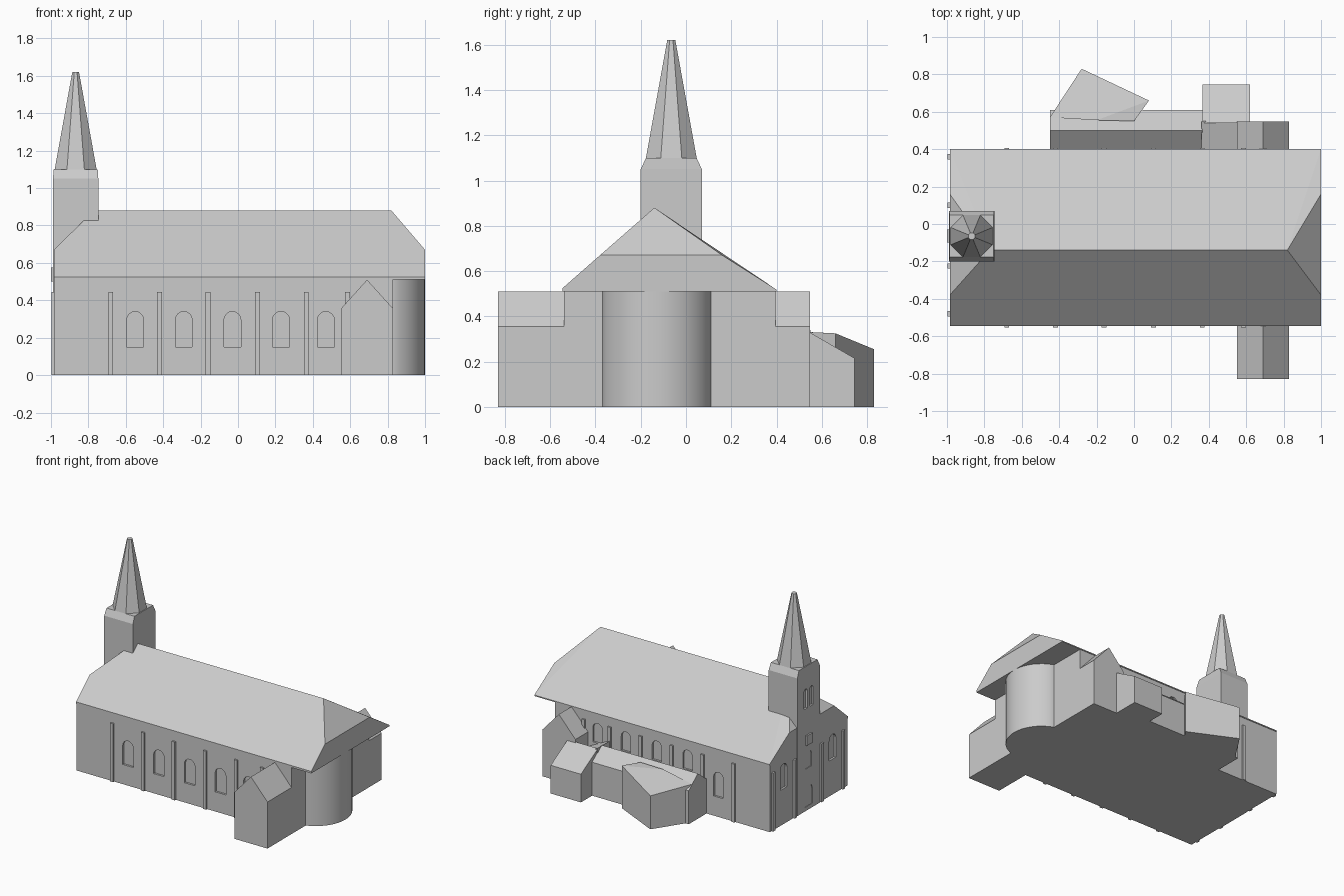
import bpy, bmesh, math

if "Cube" in bpy.data.objects:
    bpy.data.objects.remove(bpy.data.objects["Cube"])

stone = bpy.data.materials.new("pale grey stone")
stone.diffuse_color = (0.6, 0.6, 0.6, 1)
stone.use_nodes = True
stone.node_tree.nodes["Principled BSDF"].inputs["Base Color"].default_value = stone.diffuse_color


def finish(name, bm):
    bmesh.ops.recalc_face_normals(bm, faces=bm.faces)
    me = bpy.data.meshes.new(name)
    bm.to_mesh(me)
    bm.free()
    me.materials.append(stone)
    ob = bpy.data.objects.new(name, me)
    bpy.context.collection.objects.link(ob)
    return ob


def hull(name, pts):
    """Convex solid through the given points."""
    bm = bmesh.new()
    for p in pts:
        bm.verts.new(p)
    bmesh.ops.convex_hull(bm, input=bm.verts[:])
    bmesh.ops.dissolve_limit(bm, angle_limit=0.002, verts=bm.verts[:], edges=bm.edges[:])
    return finish(name, bm)


def box(name, x0, x1, y0, y1, z0, z1):
    return hull(name, [(x, y, z) for x in (x0, x1) for y in (y0, y1) for z in (z0, z1)])


def extrude_x(name, x0, x1, profile):
    return hull(name, [(x, y, z) for x in (x0, x1) for y, z in profile])


def extrude_y(name, y0, y1, profile):
    return hull(name, [(x, y, z) for y in (y0, y1) for x, z in profile])


def arch(c, half, z0, z1):
    """Round-headed opening outline."""
    pts = [(c - half, z0), (c + half, z0)]
    for i in range(9):
        a = math.pi * i / 8
        pts.append((c + half * math.cos(a), z1 - half + half * math.sin(a)))
    return pts


def cut(target, cutters):
    bpy.context.view_layer.objects.active = target
    for c in cutters:
        c.hide_render = True
        m = target.modifiers.new("opening", 'BOOLEAN')
        m.operation = 'DIFFERENCE'
        m.solver = 'EXACT'
        m.object = c
        bpy.ops.object.modifier_apply(modifier=m.name)
        bpy.data.objects.remove(c)


# nave walls with recessed arched windows
D = 0.015
nave = box("nave_walls", -0.985, 0.83, -0.54, 0.395, 0, 0.52)
holes = []
for x in (-0.55, -0.29, -0.03, 0.23, 0.47):
    holes.append(extrude_y("cutter", -0.6, -0.54 + D, arch(x, 0.045, 0.15, 0.34)))
    z0, z1 = (0.15, 0.34) if x < -0.5 else (0.29, 0.44)
    holes.append(extrude_y("cutter", 0.395 - D, 0.45, arch(x, 0.04, z0, z1)))
for y in (0.23, -0.36):
    holes.append(extrude_x("cutter", -1.05, -0.985 + D, arch(y, 0.04, 0.27, 0.46)))
cut(nave, holes)

# main roof: off-centre ridge with clipped ends
R, H, RY = 0.67, 0.88, -0.14
hull("main_roof", [(x, y, z) for x in (-0.985, 1.0) for y, z in
     ((-0.545, 0.51), (0.4, 0.51), (-0.545, 0.525), (0.4, 0.518), (-0.38, R), (0.16, R))]
     + [(-0.77, RY, H), (0.82, RY, H)])

# rounded apse
ra, ca = 0.254, 0.746
arc = [(0.7, -0.37), (0.7, 0.11)]
for i in range(17):
    a = math.radians(-70.7 + 141.4 * i / 16)
    arc.append((ca + ra * math.cos(a), -0.13 + ra * math.sin(a)))
apse = hull("apse", [(x, y, z) for x, y in arc for z in (0, 0.515)])
bpy.context.view_layer.objects.active = apse
apse.select_set(True)
bpy.ops.object.shade_smooth_by_angle(angle=math.radians(30))
apse.select_set(False)

# wall pilasters
for i, x in enumerate((-0.68, -0.42, -0.16, 0.105, 0.365, 0.585)):
    box("front_pilaster", x - 0.013, x + 0.013, -0.553, -0.53, 0, 0.445)
    box("back_pilaster", x - 0.013, x + 0.013, 0.38, 0.407, 0, 0.445)
for y in (0.36, 0.10, -0.225, -0.48):
    box("facade_pilaster", -0.998, -0.97, y - 0.014, y + 0.014, 0, 0.445)

# tower
TX, TY = -0.868, -0.065
tower = box("tower", -0.989, -0.747, -0.2, 0.07, 0, 1.05)
cut(tower, [
    extrude_x("cutter", -1.05, -0.989 + D, arch(TY - 0.035, 0.02, 0.78, 0.93)),
    extrude_x("cutter", -1.05, -0.989 + D, arch(TY + 0.035, 0.02, 0.78, 0.93)),
    extrude_x("cutter", -1.05, -0.989 + D, arch(TY, 0.035, 0.32, 0.45)),
    extrude_x("cutter", -1.05, -0.989 + D, arch(TY, 0.045, 0.03, 0.19))])
box("tower_ledge", -1.0, -0.98, -0.1, -0.03, 0.5, 0.575)
hull("tower_shoulder", [(x, y, 1.05) for x in (-0.989, -0.747) for y in (-0.2, 0.07)]
     + [(TX + sx * 0.118, TY + sy * 0.112, 1.1) for sx in (-1, 1) for sy in (-1, 1)])

# eight-sided spire, flat sides to the axes
pts = []
for r, z in ((0.113, 1.095), (0.018, 1.62)):
    for i in range(8):
        a = math.radians(22.5 + 45 * i)
        k = r / math.cos(math.radians(22.5))
        pts.append((TX + k * math.cos(a), TY + k * math.sin(a), z))
hull("spire", pts)

# gabled porch at the front and gabled wing at the back
gable = [(0.55, 0), (0.83, 0), (0.55, 0.355), (0.83, 0.355), (0.69, 0.51)]
extrude_y("front_porch", -0.83, -0.5, gable)
extrude_y("back_wing", 0.35, 0.547, gable)

# low back extension with its own ridge
extrude_x("back_extension", -0.45, 0.365,
          [(0.39, 0), (0.61, 0), (0.39, 0.26), (0.61, 0.255), (0.5, 0.345)])
# link roof between extension and wing
extrude_y("link_block", 0.39, 0.55, [(0.36, 0), (0.56, 0), (0.36, 0.34), (0.56, 0.24)])
# small shed with sloping roof
extrude_x("back_shed", 0.365, 0.62, [(0.54, 0), (0.745, 0), (0.54, 0.333), (0.745, 0.215)])
# skewed annex
plan = [(-0.45, 0.57, 0.29), (-0.28, 0.83, 0.255), (0.08, 0.66, 0.325),
        (0.0, 0.55, 0.33), (-0.2, 0.555, 0.33)]
hull("skewed_annex", plan + [(x, y, 0) for x, y, z in plan])
